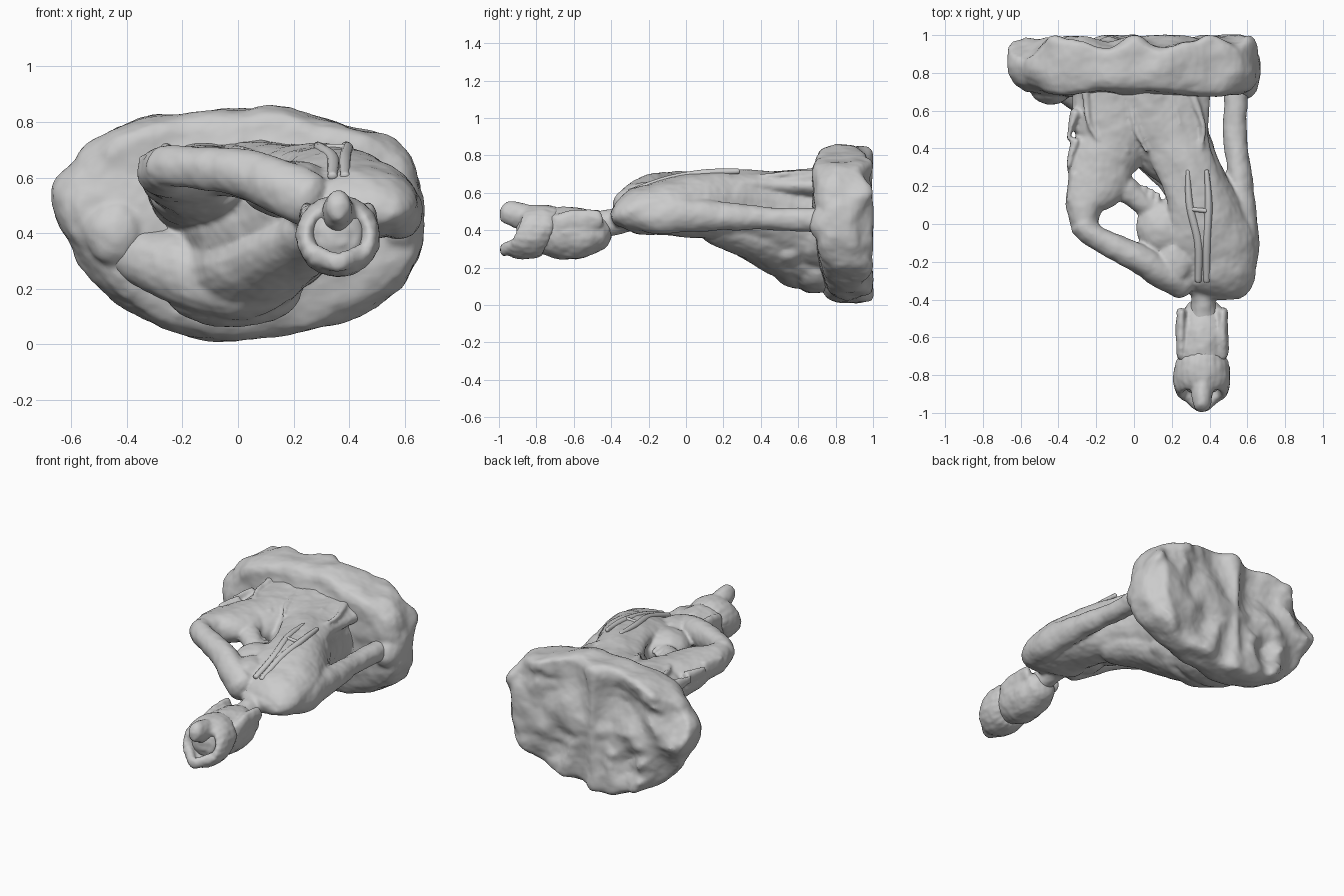
import bpy, bmesh, math
from mathutils import Vector, noise


def spline(pts, steps, closed=False):
    """Catmull-Rom interpolation of tuples of any length."""
    P = [list(p) for p in pts]
    n = len(P)
    out = []
    for i in range(n if closed else n - 1):
        if closed:
            q = [P[(i + k) % n] for k in (-1, 0, 1, 2)]
        else:
            q = [P[min(max(i + k, 0), n - 1)] for k in (-1, 0, 1, 2)]
        for s in range(steps):
            t = s / steps
            out.append([0.5 * (2 * b + (c - a) * t + (2 * a - 5 * b + 4 * c - d) * t * t
                               + (3 * b - a - 3 * c + d) * t ** 3) for a, b, c, d in zip(*q)])
    if not closed:
        out.append(P[-1])
    return out


def skin(bm, rings):
    """Bridge rings of points and close both ends."""
    vs = [[bm.verts.new(p) for p in r] for r in rings]
    n = len(vs[0])
    for a, b in zip(vs, vs[1:]):
        for i in range(n):
            bm.faces.new((a[i], a[(i + 1) % n], b[(i + 1) % n], b[i]))
    bm.faces.new(vs[0][::-1])
    bm.faces.new(vs[-1])


def tube(bm, pts, n=20):
    """Rounded limb through (x, y, z, half width, half thickness)."""
    path = spline(pts, 8)
    rings = []
    for i, p in enumerate(path):
        c = Vector(p[:3])
        t = (Vector(path[min(i + 1, len(path) - 1)][:3]) - Vector(path[max(i - 1, 0)][:3])).normalized()
        side = t.cross(Vector((0, 0, 1))).normalized()
        up = side.cross(t)

        def ring(k, shift):
            return [c + t * shift + side * math.cos(a) * p[3] * k + up * math.sin(a) * p[4] * k
                    for a in (2 * math.pi * j / n for j in range(n))]
        r = min(p[3], p[4]) * 0.6
        caps = [(0.3, 1), (0.7, 0.72), (0.92, 0.35)]
        if i == 0:
            rings += [ring(k, -r * s) for k, s in caps]
        rings.append(ring(1, 0))
        if i == len(path) - 1:
            rings += [ring(k, r * s) for k, s in caps[::-1]]
    skin(bm, rings)


def ball(bm, c, r):
    vs = bmesh.ops.create_uvsphere(bm, u_segments=24, v_segments=14, radius=1)["verts"]
    for v in vs:
        v.co = Vector([c[k] + v.co[k] * r[k] for k in range(3)])


def finish(bm, name, voxel=None, rough=0.0, scale=0.15):
    bmesh.ops.recalc_face_normals(bm, faces=bm.faces)
    me = bpy.data.meshes.new(name)
    bm.to_mesh(me)
    bm.free()
    me.polygons.foreach_set("use_smooth", [True] * len(me.polygons))
    ob = bpy.data.objects.new(name, me)
    bpy.context.collection.objects.link(ob)
    if voxel:
        m = ob.modifiers.new("fuse", 'REMESH')
        m.mode = 'VOXEL'
        m.voxel_size = voxel
        m.use_smooth_shade = True
        s = ob.modifiers.new("soften", 'SMOOTH')
        s.iterations = 4
    if rough:
        tex = bpy.data.textures.new(name + "_grain", 'CLOUDS')
        tex.noise_scale = scale
        d = ob.modifiers.new("weathering", 'DISPLACE')
        d.texture = tex
        d.strength = rough
    return ob


# rocky base: outline in x/z, swept along y
outline = [(-.67, .5), (-.62, .63), (-.48, .76), (-.3, .82), (0, .845), (.15, .86), (.35, .8), (.55, .74),
           (.65, .6), (.665, .45), (.64, .28), (.5, .14), (.3, .06), (0, .01), (-.2, .04), (-.4, .12),
           (-.5, .21), (-.6, .33)]
edge = spline(outline, 8, True)
profile = [(.02, .66), (.2, .66), (.4, .67), (.6, .68), (.75, .685), (.86, .69), (.94, .71), (.98, .75), (1, .8),
           (1, .86), (1, .91), (.99, .95), (.95, .98), (.87, .99), (.7, .98), (.55, .97), (.4, .97),
           (.2, .97), (.02, .97)]
bm = bmesh.new()
rings = []
for j, (s, y) in enumerate(profile):
    ring = []
    for x, z in edge:
        p = Vector((x * s, y, .43 + (z - .43) * s))
        low = max(0, (.4 - p.z) / .4)
        left = max(0, (-p.x - .4) / .27)
        if j < 9:
            p.y += .06 * low + .05 * left ** 2 + .03 * noise.noise(p * 5)
        else:
            ridge = abs(noise.noise(Vector((p.x * 3.6 + 3, 0, p.z * 2.2))))
            p.y += min(1, (j - 8) / 4) * (.035 - .18 * ridge - .05 * left)
        f = 1 + .035 * noise.noise(p * 7) * (s > .9)
        p.x *= f
        p.z = .43 + (p.z - .43) * f
        ring.append((max(-.67, min(.67, p.x)), min(1, p.y), max(0, min(.865, p.z))))
    rings.append(ring)
skin(bm, rings)
ball(bm, (.58, .76, .43), (.085, .1, .11))
ball(bm, (-.44, .72, .4), (.11, .09, .12))
finish(bm, "rock_base", .013, .015, .1)

# seated body
bm = bmesh.new()
tube(bm, [(.41, -.36, .47, .17, .06), (.42, -.28, .495, .22, .12), (.42, -.1, .52, .22, .15),
          (.36, .1, .535, .19, .18), (.3, .27, .535, .165, .19), (.2, .43, .5, .22, .22),
          (.1, .6, .46, .29, .27), (.08, .75, .45, .31, .29)], 28)
# flat back
tube(bm, [(.38, -.25, .55, .16, .06), (.37, -.05, .62, .18, .07), (.31, .2, .645, .15, .07),
          (.22, .45, .64, .18, .07), (.17, .72, .64, .25, .08)], 24)
# chest, filling towards the bent arm
ball(bm, (.16, -.02, .56), (.15, .15, .1))
ball(bm, (.22, -.2, .55), (.12, .15, .11))
# right arm propped on the rock
tube(bm, [(.54, -.31, .48, .08, .07), (.575, -.15, .48, .085, .1), (.575, .05, .48, .075, .09),
          (.555, .3, .47, .065, .07), (.535, .5, .46, .065, .06), (.54, .72, .45, .065, .07)])
# left upper arm to the elbow
tube(bm, [(.26, -.31, .52, .09, .1), (.14, -.25, .57, .085, .1), (0, -.17, .62, .075, .085),
          (-.2, -.07, .64, .065, .075), (-.27, .0, .64, .07, .075)])
# left forearm and draped cloth
tube(bm, [(-.26, -.01, .63, .07, .08), (-.26, .1, .62, .105, .09), (-.2, .22, .61, .165, .1),
          (-.17, .34, .59, .175, .12), (-.12, .46, .57, .21, .14), (-.11, .75, .55, .22, .18)], 24)
# left hand with fingers
tube(bm, [(-.16, .24, .6, .07, .07), (-.04, .18, .59, .07, .06), (.05, .11, .57, .06, .06), (.14, .03, .55, .06, .06)])
for k in range(3):
    tube(bm, [(.05 + k * .035, .08, .6, .018, .025), (.06 + k * .035, .2 - k * .02, .59, .014, .02)], 10)
# thighs and lap
tube(bm, [(.32, .16, .42, .12, .1), (.2, .36, .35, .17, .11), (.08, .53, .29, .21, .15), (0, .7, .26, .25, .18)])
tube(bm, [(.25, .54, .31, .1, .08), (.02, .59, .21, .13, .12), (-.2, .66, .27, .12, .13), (-.42, .76, .34, .08, .09)])
ball(bm, (-.02, .7, .2), (.25, .16, .14))
# cloth folds sweeping over the back and lap
for k in range(6):
    a = -.26 + k * .1
    tube(bm, [(a * .55 + .02 + .04 * k, .38, .685, .01, .012), (a * .9 + .03 * k, .52, .7, .015, .016),
              (a + .01 * k, .73, .7, .022, .026)], 10)
for k in range(4):
    tube(bm, [(.28 - k * .03, .4 + k * .02, .26 + k * .02, .012, .012),
              (0 - k * .05, .52 + k * .025, .15 + k * .065, .018, .018),
              (-.25 - k * .06, .67 + k * .02, .2 + k * .07, .02, .025)], 10)
# ragged outer edge
for y in (.0, .18, .33):
    tube(bm, [(-.35, y + .12, .65, .008, .03), (-.31, y + .26, .64, .03, .05)], 10)
# neck
tube(bm, [(.37, -.28, .47, .1, .08), (.365, -.39, .445, .065, .07), (.365, -.5, .42, .08, .08)])
finish(bm, "seated_body", .011, .016, .12)

# back straps
bm = bmesh.new()
for x0, x1 in ((.34, .285), (.385, .385)):
    tube(bm, [(x0, -.3, .605, .018, .016), (x0, -.1, .67, .022, .02),
              (x1 + .01, .1, .705, .02, .02), (x1, .28, .715, .012, .014)], 12)
tube(bm, [(.29, .08, .71, .012, .012), (.38, .07, .71, .012, .012)], 10)
finish(bm, "back_straps")

# head with hair locks
bm = bmesh.new()
tube(bm, [(.365, -.46, .39, .105, .1), (.365, -.55, .385, .13, .135), (.36, -.66, .385, .135, .14),
          (.36, -.75, .39, .12, .125), (.36, -.84, .39, .11, .11)], 24)
for x in (.25, .47):
    tube(bm, [(x, -.46, .46, .025, .05), (x, -.6, .45, .03, .06), (x, -.7, .43, .025, .05)], 12)
finish(bm, "head", .011, .018, .09)

# headdress: uneven ring with a peak and a rear knot
bm = bmesh.new()
for k in range(22):
    a = 2 * math.pi * k / 22
    x, z = .36 + .115 * math.cos(a), .39 + .11 * math.sin(a)
    ball(bm, (x, -.81 - .05 * max(0, -math.sin(a)) + .04 * max(0, math.sin(a)), z), (.038, .1, .038))
tube(bm, [(.27, -.9, .33, .025, .035), (.36, -.97, .295, .03, .035), (.45, -.9, .33, .025, .035)], 12)
tube(bm, [(.36, -.8, .45, .06, .07), (.36, -.9, .48, .055, .07), (.36, -.965, .5, .045, .06)], 16)
finish(bm, "headdress", .011, .01, .06)
